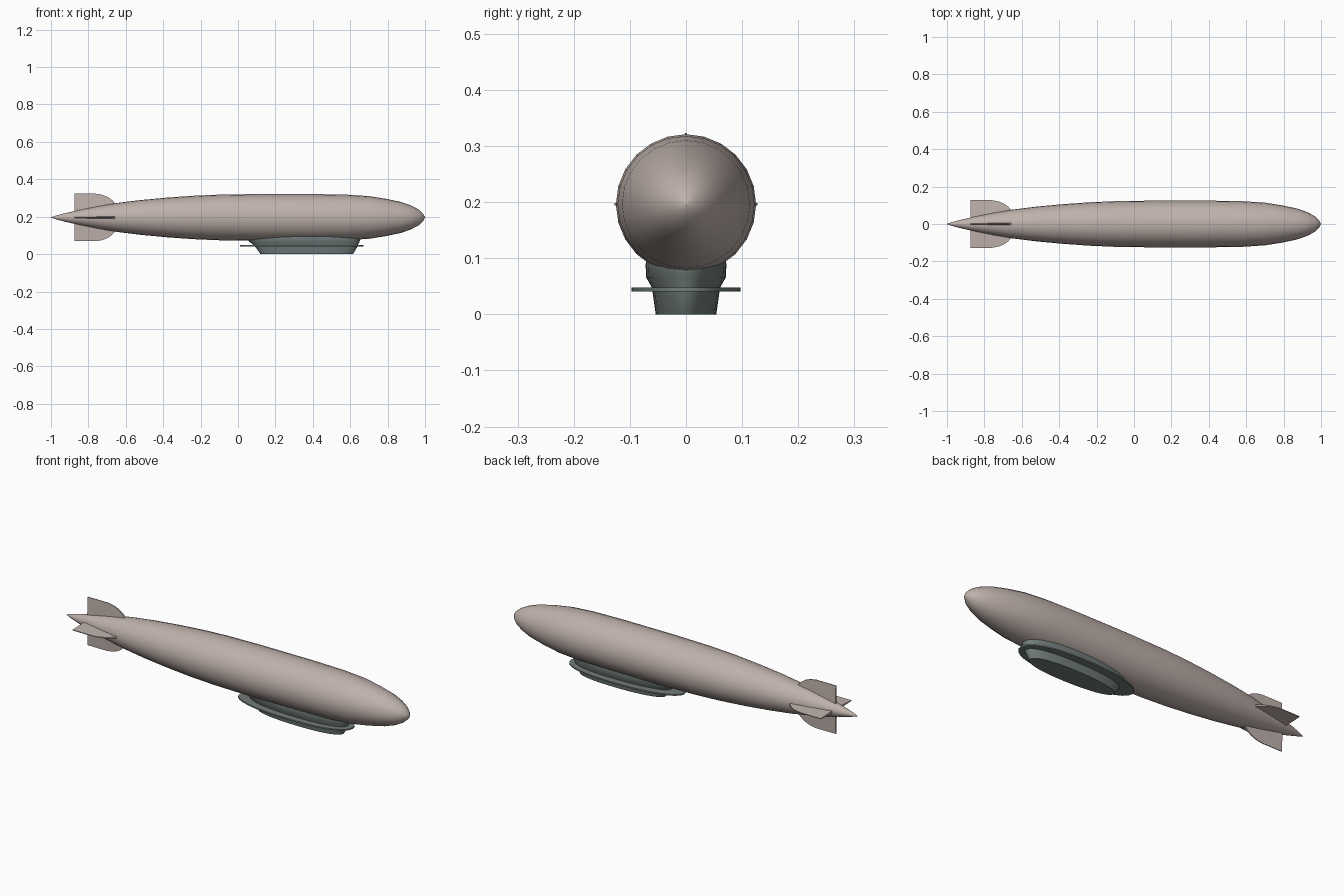
import bpy, bmesh, math
from mathutils import Matrix, Vector

if "Cube" in bpy.data.objects:
    bpy.data.objects.remove(bpy.data.objects["Cube"])

AXIS_Z = 0.196


def material(name, rgb):
    m = bpy.data.materials.new(name)
    m.diffuse_color = (*rgb, 1)
    m.use_nodes = True
    m.node_tree.nodes["Principled BSDF"].inputs["Base Color"].default_value = m.diffuse_color
    return m


def finish(name, bm, mat, angle=35):
    bmesh.ops.recalc_face_normals(bm, faces=bm.faces)
    me = bpy.data.meshes.new(name)
    bm.to_mesh(me)
    bm.free()
    me.materials.append(mat)
    ob = bpy.data.objects.new(name, me)
    bpy.context.collection.objects.link(ob)
    bpy.ops.object.select_all(action='DESELECT')
    ob.select_set(True)
    bpy.context.view_layer.objects.active = ob
    bpy.ops.object.shade_smooth_by_angle(angle=math.radians(angle))
    return ob


def loft(bm, rings, cap=True):
    """Join closed rings of points with quads and cap the ends."""
    loops = [[bm.verts.new(p) for p in r] for r in rings]
    for a, b in zip(loops, loops[1:]):
        n = len(a)
        for i in range(n):
            bm.faces.new((a[i], a[(i + 1) % n], b[(i + 1) % n], b[i]))
    if cap:
        bm.faces.new(loops[0])
        bm.faces.new(loops[-1])


fabric = material("warm_grey_fabric", (0.52, 0.44, 0.41))
metal = material("dark_green_grey_metal", (0.165, 0.205, 0.195))

# Envelope: profile of (x, radius) turned around the long axis
profile = [(-1, 0.001), (-0.97, 0.011), (-0.92, 0.024), (-0.84, 0.042), (-0.75, 0.060),
           (-0.65, 0.077), (-0.52, 0.093), (-0.38, 0.106), (-0.24, 0.116), (-0.1, 0.122),
           (0.1, 0.125), (0.4, 0.125), (0.58, 0.122), (0.7, 0.114), (0.79, 0.100),
           (0.87, 0.083), (0.925, 0.064), (0.965, 0.043), (0.99, 0.020), (1, 0.001)]
SIDES = 24
bm = bmesh.new()
loft(bm, [[(x, r * math.cos(2 * math.pi * i / SIDES), AXIS_Z + r * math.sin(2 * math.pi * i / SIDES))
           for i in range(SIDES)] for x, r in profile])
finish("envelope", bm, fabric, 60)

# Four tail fins, thinner towards the tip
outline = [(-0.875, 0.02), (-0.875, 0.127), (-0.76, 0.127), (-0.725, 0.121),
           (-0.695, 0.109), (-0.672, 0.092), (-0.655, 0.074), (-0.63, 0.05)]
for k, name in enumerate(("top_fin", "right_fin", "bottom_fin", "left_fin")):
    bm = bmesh.new()
    half = lambda r: 0.008 - 0.006 * r / 0.127
    loft(bm, [[(x, s * half(r), r) for x, r in outline] for s in (-1, 1)])
    bm.transform(Matrix.Translation((0, 0, AXIS_Z)) @ Matrix.Rotation(k * math.pi / 2, 4, 'X'))
    finish(name, bm, fabric)


def plan(x0, x1, w, z, n=32):
    """Rounded boat outline between x0 and x1, half width w, fuller at the front."""
    pts = []
    for i in range(n):
        a = 2 * math.pi * i / n
        c, s = math.cos(a), math.sin(a)
        t = math.copysign(abs(c) ** 0.9, c)
        y = w * math.copysign(abs(s) ** 0.9, s) 
        pts.append(((x0 + x1) / 2 + (x1 - x0) / 2 * (t + 0.08 * (1 - t * t)), y, z))
    return pts


# Gondola cabin flaring up into the envelope
bm = bmesh.new()
loft(bm, [plan(0.12, 0.615, 0.054, 0), plan(0.09, 0.64, 0.060, 0.042),
          plan(0.085, 0.64, 0.061, 0.048), plan(0.06, 0.65, 0.071, 0.066),
          plan(0.04, 0.655, 0.072, 0.088), plan(0.04, 0.655, 0.070, 0.105)])
finish("gondola", bm, metal)

# Walkway rim around the gondola
bm = bmesh.new()
loft(bm, [plan(0.01, 0.67, 0.097, 0.041), plan(0.01, 0.67, 0.097, 0.048)])
finish("gondola_rim", bm, metal)
